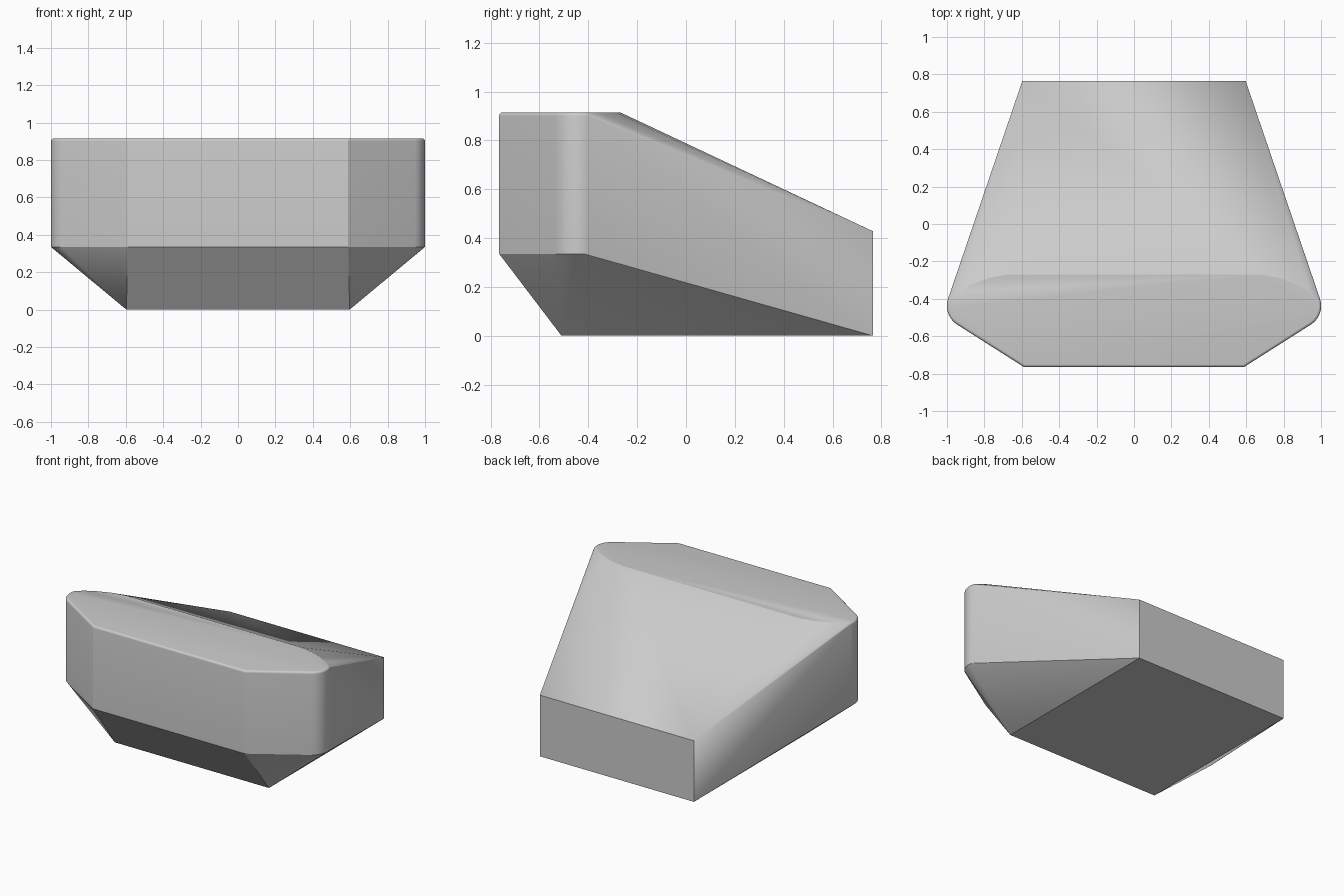
import bpy, bmesh, math

if "Cube" in bpy.data.objects:
    bpy.data.objects.remove(bpy.data.objects["Cube"])

TOP, RIM, BEV = 0.915, 0.335, 0.015

def outline(inset):
    """Right half of the front outline: front corner, then rounded side corner."""
    pts = [(0.588 - 0.293 * inset, -0.765 + inset)]
    cx, cy, r = 0.8825, -0.438, 0.118
    steps = 10
    for i in range(steps + 1):
        a = math.radians(-57.4 + 76.1 * i / steps)
        pts.append((cx + (r - inset) * math.cos(a), cy + (r - inset) * math.sin(a)))
    return pts

# base and back wall corners
points = [(0.597, -0.51, 0), (0.597, 0.765, 0), (0.597, 0.765, 0.428)]

# rear edge of the flat top, curving into the side
points += [(0.68, -0.27, TOP), (0.78, -0.29, TOP), (0.87, -0.325, TOP), (0.94, -0.364, TOP)]

# vertical front band with a small rounded upper rim
points += [(x, y, RIM) for x, y in outline(0)]
for k in range(6):
    a = math.radians(18 * k)
    inset = BEV * (1 - math.cos(a))
    z = TOP - BEV + BEV * math.sin(a)
    points += [(x, y, z) for x, y in outline(inset)]

# mirrored convex body
bm = bmesh.new()
for x, y, z in points:
    bm.verts.new((x, y, z))
    bm.verts.new((-x, y, z))
bmesh.ops.convex_hull(bm, input=bm.verts[:])
bmesh.ops.delete(bm, geom=[v for v in bm.verts if not v.link_faces], context='VERTS')
bmesh.ops.dissolve_limit(bm, angle_limit=math.radians(0.5), verts=bm.verts[:], edges=bm.edges[:])
bmesh.ops.recalc_face_normals(bm, faces=bm.faces[:])

mesh = bpy.data.meshes.new("wedge_body")
bm.to_mesh(mesh)
bm.free()
body = bpy.data.objects.new("wedge_body", mesh)
bpy.context.collection.objects.link(body)
bpy.context.view_layer.objects.active = body
body.select_set(True)
bpy.ops.object.shade_smooth_by_angle(angle=math.radians(22))
